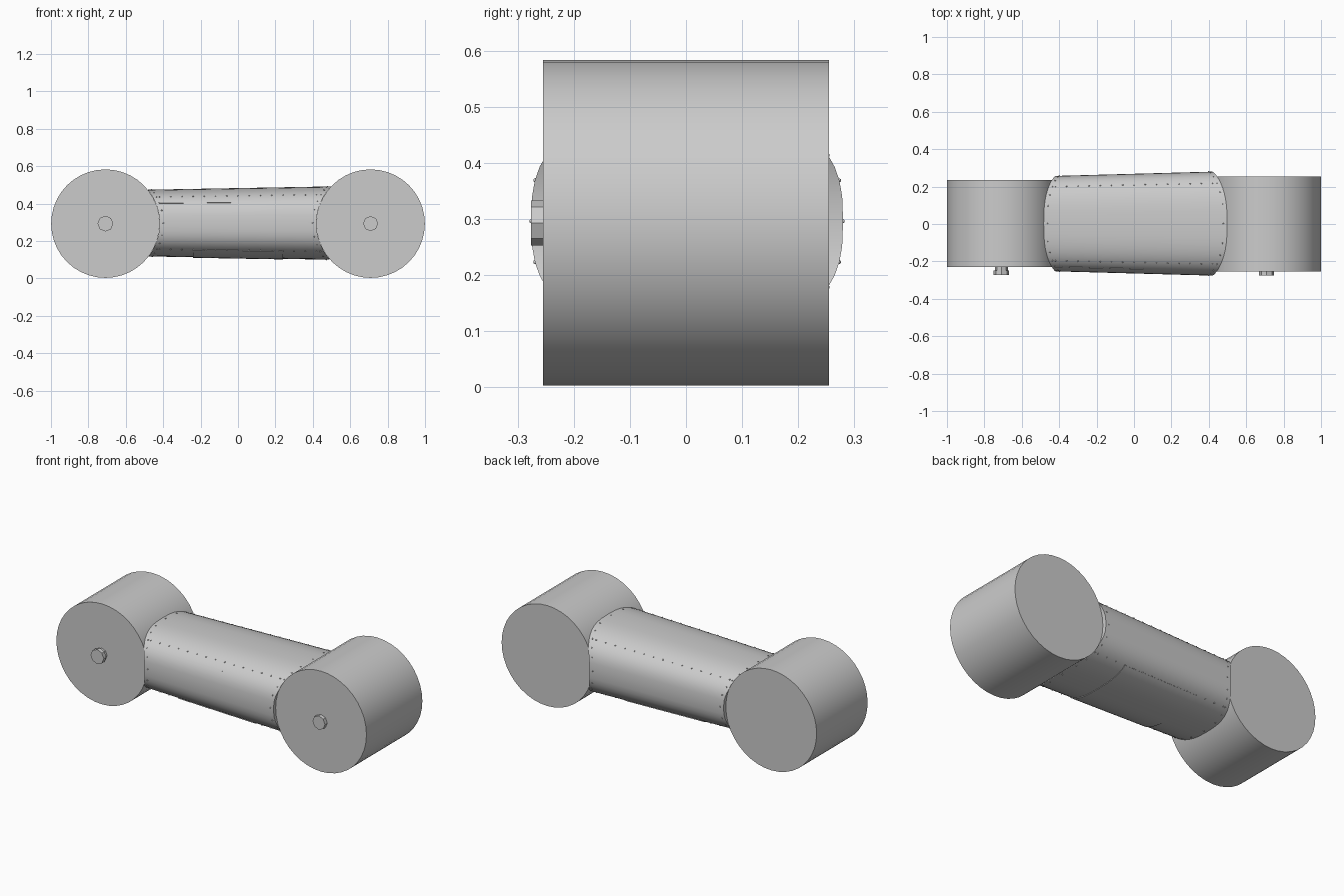
import bpy, bmesh, math
from mathutils import Matrix, Vector

if "Cube" in bpy.data.objects:
    bpy.data.objects.remove(bpy.data.objects["Cube"])

CX, CZ, R = 0.709, 0.293, 0.29      # drum axis position and radius
POW = 2 / 2.75                      # rounded-box cross-section exponent
SEG = 48


def finish(name, bm, angle=35):
    bmesh.ops.recalc_face_normals(bm, faces=bm.faces)
    me = bpy.data.meshes.new(name)
    bm.to_mesh(me)
    bm.free()
    ob = bpy.data.objects.new(name, me)
    bpy.context.collection.objects.link(ob)
    bpy.context.view_layer.objects.active = ob
    ob.select_set(True)
    bpy.ops.object.shade_smooth_by_angle(angle=math.radians(angle))
    ob.select_set(False)
    return ob


def cylinder_y(name, x, y0, y1, r, sides, r2=None):
    bm = bmesh.new()
    m = Matrix.Translation((x, (y0 + y1) / 2, CZ)) @ Matrix.Rotation(math.pi / 2, 4, 'X')
    bmesh.ops.create_cone(bm, cap_ends=True, segments=sides, radius1=r,
                          radius2=r2 or r, depth=abs(y1 - y0), matrix=m)
    return finish(name, bm)


def hull(x, t, lift=0.0):
    """Point on the tapered rounded-box body at station x, angle t."""
    c, s = math.cos(t), math.sin(t)
    y = (0.2665 + 0.0274 * x + lift) * math.copysign(abs(c) ** POW, c)
    z = (0.187 + 0.018 * x + lift) * math.copysign(abs(s) ** POW, s)
    return Vector((x, y + 0.002, z + 0.296))


def end_x(side, t, inset=0.0):
    """Station where the body meets the drum surface."""
    x = side * 0.45
    for _ in range(6):
        dz = hull(x, t).z - CZ
        x = side * (CX - math.sqrt(R * R - dz * dz) - inset)
    return x


# Drums and their front hubs
cylinder_y("left_drum", -CX, -0.23, 0.235, R, 40)
cylinder_y("right_drum", CX, -0.255, 0.255, R, 40)
cylinder_y("left_hub_stem", -CX, -0.25, -0.225, 0.034, 8)
cylinder_y("left_hub_cap", -CX, -0.272, -0.248, 0.042, 8)
cylinder_y("right_hub", CX, -0.276, -0.25, 0.04, 8)

# Tapered body with ends hollowed to fit the drums
bm = bmesh.new()
ts = [2 * math.pi * k / SEG for k in range(SEG)]
rings = [[bm.verts.new(hull(end_x(s, t), t)) for t in ts] for s in (-1, 1)]
for k in range(SEG):
    n = (k + 1) % SEG
    bm.faces.new((rings[0][k], rings[0][n], rings[1][n], rings[1][k]))
for ring in rings:
    for k in range(-SEG // 4, SEG // 4):
        ids = dict.fromkeys(i % SEG for i in (k, k + 1, SEG // 2 - k - 1, SEG // 2 - k))
        bm.faces.new([ring[i] for i in ids])
finish("body", bm)


def skin_patch(name, x0, x1, a0, a1, steps, lift):
    bm = bmesh.new()
    rows = []
    for i in range(steps + 1):
        t = math.radians(a0 + (a1 - a0) * i / steps)
        rows.append([bm.verts.new(hull(x, t, h)) for x, h in
                     ((x0, -0.002), (x0, lift), (x1, lift), (x1, -0.002))])
    for a, b in zip(rows, rows[1:]):
        for j in range(3):
            bm.faces.new((a[j], a[j + 1], b[j + 1], b[j]))
    bm.faces.new(rows[0])
    bm.faces.new(rows[-1])
    return finish(name, bm)


# Belly hatch and front seam strip
skin_patch("belly_hatch", -0.24, 0.24, 225, 315, 24, 0.003)
skin_patch("front_seam", -0.42, 0.07, 150, 151.5, 1, 0.002)

# Rivets along the four corner seams and around both ends
bm = bmesh.new()
spots = [(-0.42 + 0.06 * i, math.radians(a)) for a in (45, 135, 225, 315) for i in range(15)]
spots += [(end_x(s, math.radians(a), 0.02), math.radians(a))
          for s in (-1, 1) for a in range(0, 360, 15)]
for x, t in spots:
    bmesh.ops.create_icosphere(bm, subdivisions=1, radius=0.004,
                               matrix=Matrix.Translation(hull(x, t)))
finish("rivets", bm, 60)
